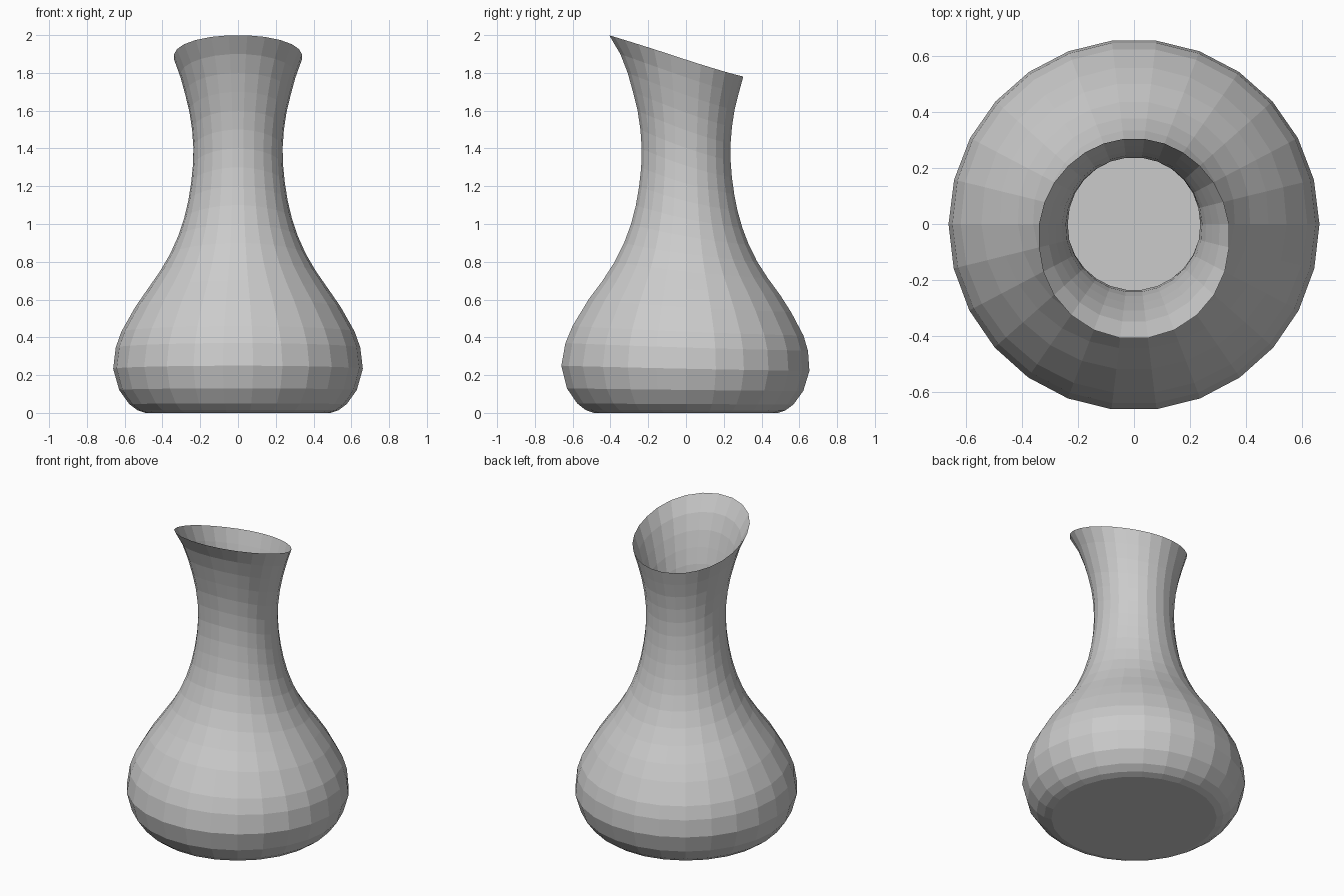
import bpy, bmesh, math

if "Cube" in bpy.data.objects:
    bpy.data.objects.remove(bpy.data.objects["Cube"])

SEGMENTS = 26
# Radius of the vessel at each height (radius, z)
PROFILE = [(0.49, 0.0), (0.535, 0.015), (0.58, 0.05), (0.635, 0.13), (0.665, 0.25),
           (0.643, 0.37), (0.605, 0.46), (0.52, 0.60), (0.445, 0.70), (0.38, 0.80),
           (0.33, 0.90), (0.293, 1.0), (0.267, 1.1), (0.25, 1.2), (0.239, 1.3),
           (0.236, 1.4), (0.243, 1.5), (0.258, 1.6), (0.283, 1.7), (0.311, 1.8),
           (0.35, 1.9), (0.41, 2.0)]


def radius_at(z):
    for (r0, z0), (r1, z1) in zip(PROFILE, PROFILE[1:]):
        if z <= z1:
            return r0 + (r1 - r0) * (z - z0) / (z1 - z0)
    return PROFILE[-1][0]


def rim_height(angle):
    # Lip is high at the front and dips in an S-curve to the back
    s = math.sin(angle)
    return 1.87 - 0.11 * s + 0.02 * s * s


# Thin-walled carafe: rings follow the slanted lip more closely towards the top
bm = bmesh.new()
rings = []
for _, level in PROFILE:
    ring = []
    for i in range(SEGMENTS):
        a = 2 * math.pi * i / SEGMENTS
        z = level * rim_height(a) / 2.0
        r = radius_at(z)
        ring.append(bm.verts.new((r * math.cos(a), r * math.sin(a), z)))
    rings.append(ring)
for low, high in zip(rings, rings[1:]):
    for i in range(SEGMENTS):
        j = (i + 1) % SEGMENTS
        bm.faces.new((low[i], low[j], high[j], high[i]))

# Flat floor
bm.faces.new(list(reversed(rings[0])))

mesh = bpy.data.meshes.new("carafe_body")
bm.to_mesh(mesh)
bm.free()
body = bpy.data.objects.new("carafe_body", mesh)
bpy.context.collection.objects.link(body)

grey = bpy.data.materials.new("light_grey")
grey.diffuse_color = (0.6, 0.6, 0.6, 1)
grey.use_nodes = True
grey.node_tree.nodes["Principled BSDF"].inputs["Base Color"].default_value = grey.diffuse_color
mesh.materials.append(grey)
